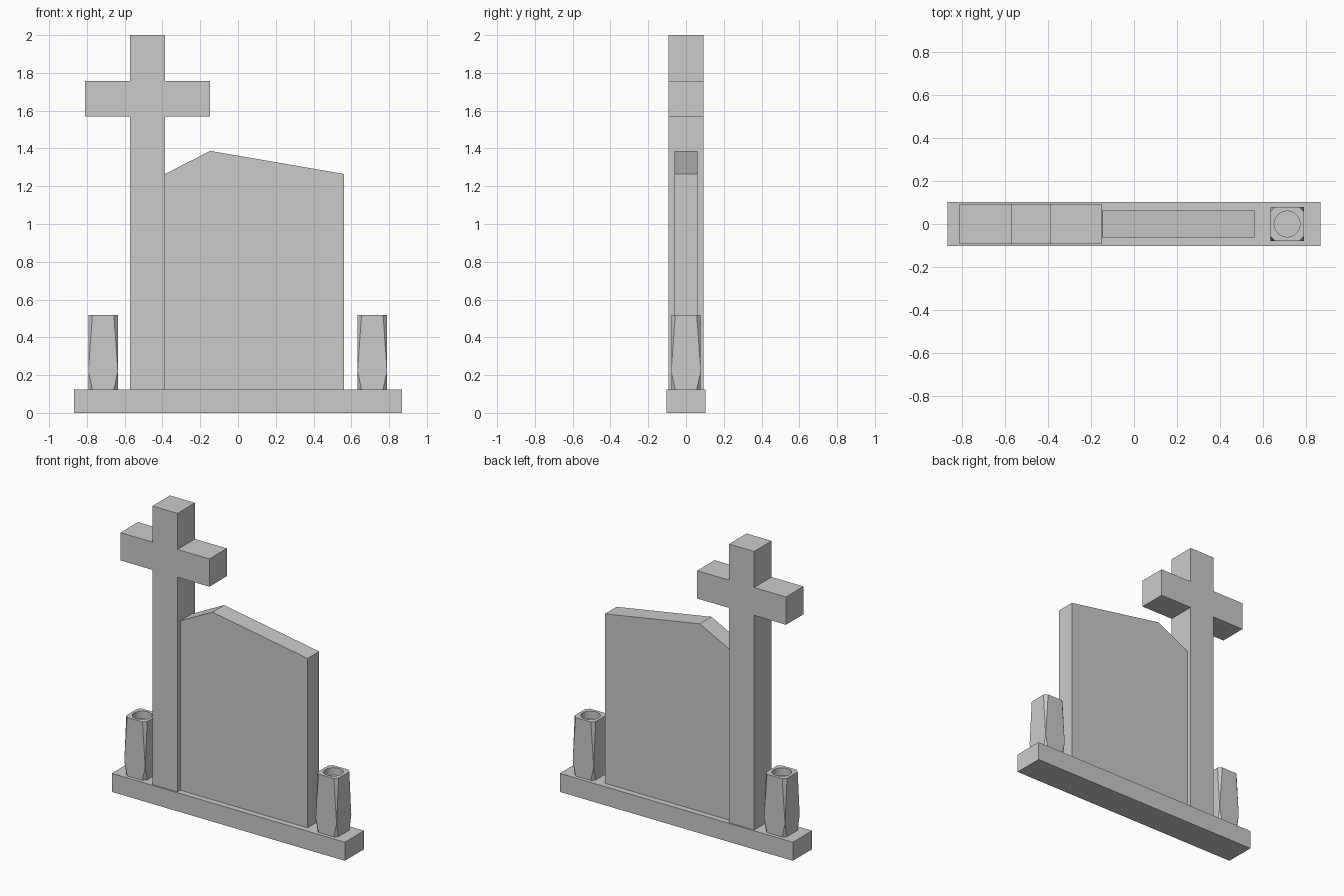
import bpy, bmesh

if "Cube" in bpy.data.objects:
    bpy.data.objects.remove(bpy.data.objects["Cube"])


def add_object(name, bm):
    bmesh.ops.recalc_face_normals(bm, faces=bm.faces)
    mesh = bpy.data.meshes.new(name)
    bm.to_mesh(mesh)
    bm.free()
    obj = bpy.data.objects.new(name, mesh)
    bpy.context.collection.objects.link(obj)
    return obj


def slab(name, profile, half_depth):
    """Extrude an x-z outline symmetrically along y."""
    bm = bmesh.new()
    face = bm.faces.new([bm.verts.new((x, -half_depth, z)) for x, z in profile])
    ext = bmesh.ops.extrude_face_region(bm, geom=[face])["geom"]
    verts = [v for v in ext if isinstance(v, bmesh.types.BMVert)]
    bmesh.ops.translate(bm, verts=verts, vec=(0, 2 * half_depth, 0))
    return add_object(name, bm)


BASE_TOP = 0.125

# Plinth
slab("plinth", [(-0.867, 0), (0.867, 0), (0.867, BASE_TOP), (-0.867, BASE_TOP)], 0.102)

# Cross
l, r, al, ar, lo, hi = -0.572, -0.386, -0.81, -0.148, 1.57, 1.757
slab("cross", [(l, BASE_TOP), (r, BASE_TOP), (r, lo), (ar, lo), (ar, hi), (r, hi),
               (r, 2), (l, 2), (l, hi), (al, hi), (al, lo), (l, lo)], 0.093)

# Headstone with off-centre peak
slab("headstone", [(r, BASE_TOP), (0.561, BASE_TOP), (0.561, 1.265),
                   (-0.147, 1.387), (r, 1.265)], 0.062)


def vase(name, cx):
    """Square vase whose corner chamfers taper to nothing at the belly."""
    w, c, top = 0.078, 0.021, 0.518
    bm = bmesh.new()
    for z, cut in ((BASE_TOP, c), (0.22, 0), (top, c)):
        for sx in (-1, 1):
            for sy in (-1, 1):
                corners = {(w - cut, w), (w, w - cut)}
                for x, y in corners:
                    bm.verts.new((cx + sx * x, sy * y, z))
    bmesh.ops.convex_hull(bm, input=bm.verts)
    bmesh.ops.dissolve_limit(bm, angle_limit=0.01, verts=bm.verts, edges=bm.edges)
    obj = add_object(name, bm)

    # Round flower hole
    depth = 0.05
    bpy.ops.mesh.primitive_cylinder_add(vertices=32, radius=0.06, depth=2 * depth,
                                        location=(cx, 0, top))
    cutter = bpy.context.object
    mod = obj.modifiers.new("hole", "BOOLEAN")
    mod.operation, mod.solver, mod.object = "DIFFERENCE", "EXACT", cutter
    bpy.ops.object.select_all(action="DESELECT")
    bpy.context.view_layer.objects.active = obj
    obj.select_set(True)
    bpy.ops.object.modifier_apply(modifier=mod.name)
    bpy.data.objects.remove(cutter)
    bpy.ops.object.shade_smooth_by_angle(angle=0.21)


# Vases on both ends
vase("left_vase", -0.714)
vase("right_vase", 0.711)
